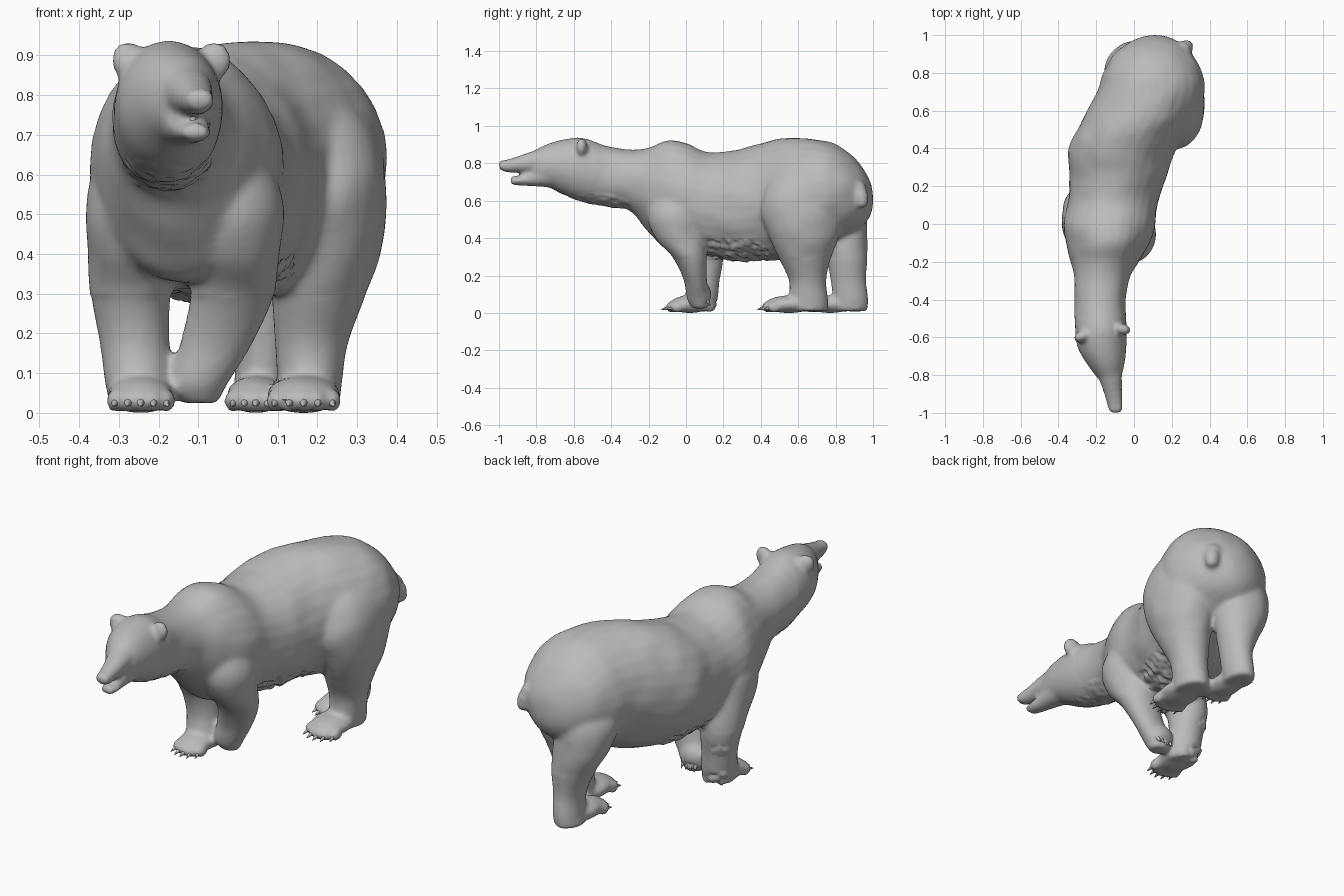
import bpy, bmesh, math
from mathutils import Vector, Matrix, noise

cube = bpy.data.objects.get("Cube")
if cube:
    bpy.data.objects.remove(cube)

SIDES = 28
STEPS = 4


def make_material(name, value):
    mat = bpy.data.materials.new(name)
    mat.use_nodes = True
    color = (value, value, value, 1)
    mat.diffuse_color = color
    mat.node_tree.nodes["Principled BSDF"].inputs["Base Color"].default_value = color
    return mat


def spline(stations):
    """Smooth in-between stations (Catmull-Rom)."""
    pts = [Vector(s) for s in stations]
    pts = [pts[0]] + pts + [pts[-1]]
    result = []
    for a, b, c, d in zip(pts, pts[1:], pts[2:], pts[3:]):
        for i in range(STEPS):
            t = i / STEPS
            result.append(b + (c - a) * (t / 2)
                          + (a * 2 - b * 5 + c * 4 - d) * (t * t / 2)
                          + (b * 3 - a - c * 3 + d) * (t ** 3 / 2))
    return result + [pts[-1]]


def loft(bm, axis, stations):
    """Closed tube of ellipses. Station: position on axis, x, other centre, x radius, other radius."""
    rings = []
    for pos, cx, co, rx, ro in spline(stations):
        ring = []
        for i in range(SIDES):
            a = math.tau * i / SIDES
            x, o = cx + rx * math.cos(a), co + ro * math.sin(a)
            ring.append(bm.verts.new((x, pos, o) if axis == "Y" else (x, o, pos)))
        rings.append(ring)
    for r, s in zip(rings, rings[1:]):
        for i in range(SIDES):
            j = (i + 1) % SIDES
            bm.faces.new((r[i], r[j], s[j], s[i]))
    bm.faces.new(rings[0])
    bm.faces.new(rings[-1])


def ball(bm, center, radii, turn=0):
    mat = (Matrix.Translation(center) @ Matrix.Rotation(turn, 4, "Z")
           @ Matrix.Diagonal((*radii, 1)))
    bmesh.ops.create_uvsphere(bm, u_segments=20, v_segments=12, radius=1, matrix=mat)


def claw(bm, center, direction):
    d = Vector(direction).normalized()
    mat = Matrix.Translation(center) @ d.to_track_quat("Z", "Y").to_matrix().to_4x4()
    bmesh.ops.create_cone(bm, cap_ends=True, segments=8, radius1=0.011,
                          radius2=0.002, depth=0.036, matrix=mat)


def finish(bm, name, mat):
    bmesh.ops.recalc_face_normals(bm, faces=bm.faces)
    mesh = bpy.data.meshes.new(name)
    bm.to_mesh(mesh)
    bm.free()
    mesh.materials.append(mat)
    obj = bpy.data.objects.new(name, mesh)
    bpy.context.collection.objects.link(obj)
    bpy.context.view_layer.objects.active = obj
    return obj


fur = make_material("grey fur", 0.5)
body = bmesh.new()
claws = bmesh.new()

# Head, neck, torso and rump
loft(body, "Y", [
    (-.82, -.13, .785, .06, .085), (-.74, -.15, .795, .10, .115),
    (-.65, -.17, .785, .13, .15), (-.55, -.175, .77, .137, .172),
    (-.42, -.18, .735, .135, .165), (-.30, -.172, .715, .145, .165),
    (-.20, -.155, .665, .18, .225), (-.10, -.138, .635, .222, .295),
    (0, -.13, .625, .245, .29), (.12, -.11, .59, .24, .275),
    (.25, -.085, .58, .26, .295), (.40, -.06, .60, .285, .315),
    (.55, .025, .62, .30, .325), (.70, .09, .645, .285, .29),
    (.80, .098, .65, .262, .258), (.89, .10, .64, .215, .205),
    (.955, .105, .625, .145, .14), (.99, .11, .615, .075, .075), (1.0, .11, .61, .02, .02)])

# Muzzle and open lower jaw
loft(body, "Y", [
    (-.74, -.145, .82, .08, .075), (-.82, -.125, .812, .062, .06),
    (-.90, -.11, .80, .048, .044), (-.96, -.10, .792, .042, .034),
    (-1.0, -.095, .797, .034, .024)])
loft(body, "Y", [
    (-.70, -.145, .745, .08, .07), (-.82, -.125, .728, .055, .045),
    (-.89, -.112, .713, .044, .026), (-.94, -.105, .712, .034, .02)])

# Ears
for x, y, turn in ((-.277, -.595, .4), (-.06, -.557, -.2)):
    ball(body, (x, y, .893), (.045, .03, .05), turn)

# Planted right foreleg
loft(body, "Z", [
    (.015, -.245, .07, .075, .08), (.08, -.25, .08, .085, .09),
    (.18, -.26, .095, .088, .085), (.30, -.27, .09, .10, .11),
    (.42, -.265, .04, .115, .145), (.55, -.255, .0, .128, .155),
    (.70, -.23, -.01, .10, .11), (.80, -.2, 0, .05, .06)])

# Lifted left foreleg with the paw folded back
loft(body, "Z", [
    (.03, -.095, .075, .045, .04), (.08, -.10, .065, .075, .06),
    (.18, -.055, .05, .092, .062), (.30, -.015, .02, .105, .09),
    (.42, -.005, -.04, .112, .135), (.55, -.015, -.055, .125, .15),
    (.70, -.05, -.03, .10, .11), (.80, -.08, 0, .05, .06)])
ball(body, (-.10, .075, .105), (.078, .062, .072))

# Left hind leg, stepping forward
loft(body, "Z", [
    (.015, .175, .66, .08, .10), (.08, .18, .655, .082, .105),
    (.18, .185, .65, .092, .10), (.30, .203, .635, .118, .14),
    (.42, .222, .63, .14, .19), (.56, .23, .63, .145, .23),
    (.70, .215, .65, .14, .215), (.80, .18, .66, .11, .16), (.88, .14, .66, .06, .09)])

# Right hind leg, trailing
loft(body, "Z", [
    (.015, .05, .88, .07, .09), (.08, .06, .88, .07, .095),
    (.18, .062, .868, .075, .095), (.30, .045, .86, .11, .11),
    (.42, .012, .84, .14, .13), (.56, -.005, .80, .15, .155),
    (.68, .02, .76, .12, .13), (.78, .05, .74, .06, .08)])

# Tail
for p, r in (((.23, .89, .70), .05), ((.255, .92, .665), .045), ((.275, .935, .63), .04),
             ((.28, .94, .60), .036)):
    ball(body, p, (r, r, r))

# Ground paws: pad, toes and claws
for x, y, width, reach in ((-.245, .02, .085, .11), (.165, .55, .095, .13), (.045, .77, .075, .12)):
    ball(body, (x, y, .052), (width, reach, .047))
    for i in range(5):
        s = (i - 2) / 2
        tx, ty = x + s * width * .78, y - reach * (.85 - .25 * s * s)
        ball(body, (tx, ty, .037), (.022, .04, .03))
        claw(claws, (tx, ty - .042, .028), (s * .2, -1, -.3))

# Claws of the folded paw
for i in range(4):
    claw(claws, (-.138 + i * .025, .122, .06), (-.1, .6, -.8))

# Fuse into one smooth skin
bear = finish(body, "bear_body", fur)
remesh = bear.modifiers.new("Fuse", "REMESH")
remesh.mode = "VOXEL"
remesh.voxel_size = 0.0115
smooth = bear.modifiers.new("Soften", "SMOOTH")
smooth.factor = 0.5
smooth.iterations = 9
for mod in ("Fuse", "Soften"):
    bpy.ops.object.modifier_apply(modifier=mod)

# Shaggy belly and throat, faint unevenness elsewhere
skin = bmesh.new()
skin.from_mesh(bear.data)
skin.normal_update()
for v in skin.verts:
    p, n = v.co.copy(), v.normal
    belly = p.z < .40 and .12 < p.y < .44 and p.x < .14 and n.z < -.2
    throat = p.y < -.3 and p.z < .64 and n.z < -.5
    rough = .014 if belly else .006 if throat else 0
    soft = .005 if p.z > .3 and p.y > -.5 else 0
    v.co = p + n * (rough * noise.noise(p * 32) + soft * noise.noise(p * 9))
skin.to_mesh(bear.data)
skin.free()

# Rest the claws and paws on the ground and shade smooth
claw_set = finish(claws, "claws", fur)
low = min(v.co.z for o in (bear, claw_set) for v in o.data.vertices)
for obj in (bear, claw_set):
    obj.location.z = -low
    bpy.ops.object.select_all(action="DESELECT")
    obj.select_set(True)
    bpy.context.view_layer.objects.active = obj
    bpy.ops.object.shade_smooth_by_angle(angle=math.radians(50))
